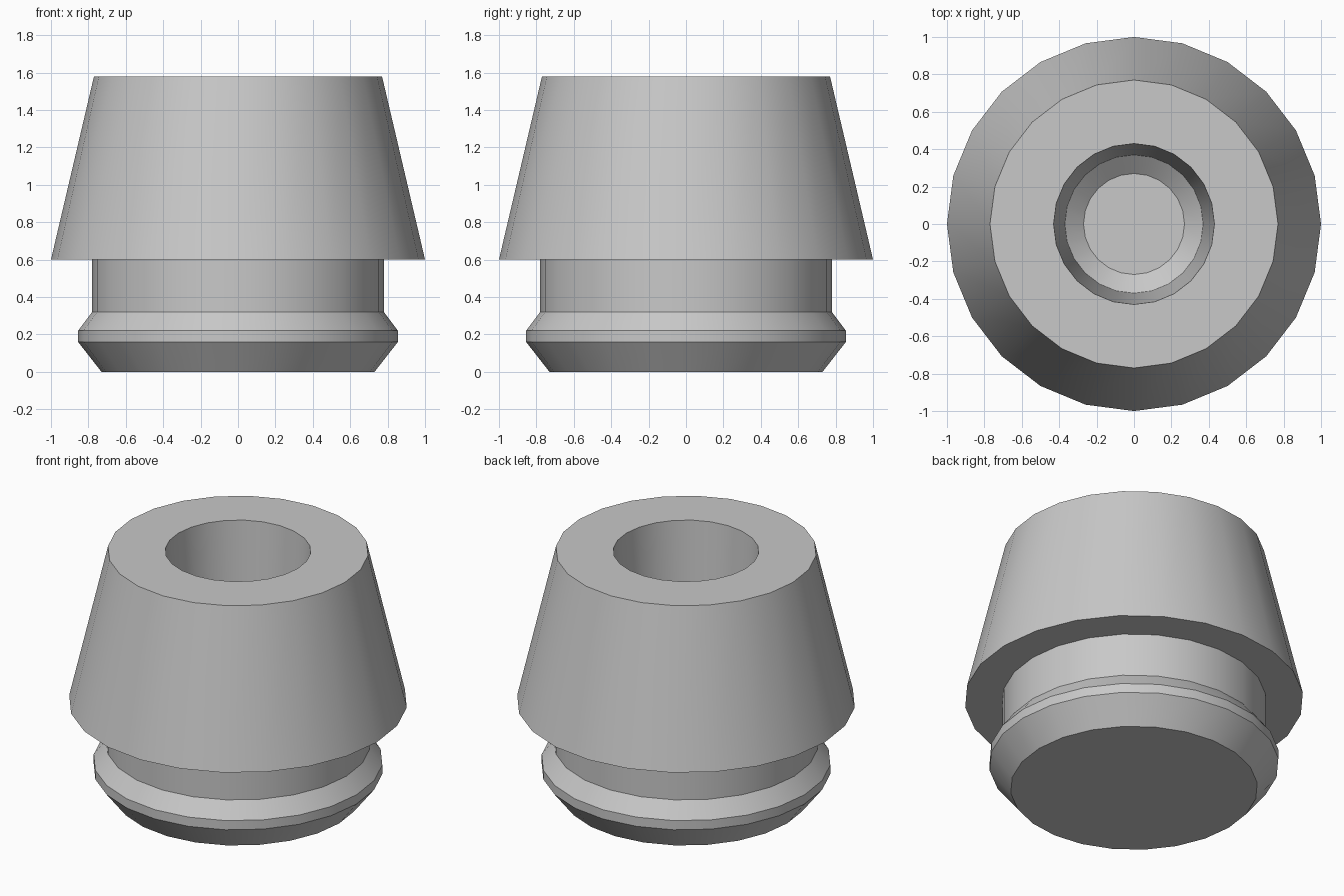
import bpy
import bmesh
import math

cube = bpy.data.objects.get("Cube")
if cube:
    bpy.data.objects.remove(cube, do_unlink=True)

SIDES = 24

# One plain grey material
grey = bpy.data.materials.new("plain_grey")
grey.use_nodes = True
colour = (0.58, 0.58, 0.58, 1)
grey.diffuse_color = colour
grey.node_tree.nodes["Principled BSDF"].inputs["Base Color"].default_value = colour

# Profile as (radius, height): base, bead, neck, tapered head, then the bore
profile = [
    (0.73, 0.0), (0.855, 0.16), (0.855, 0.22), (0.78, 0.32),
    (0.78, 0.60), (1.0, 0.60), (0.77, 1.58),
    (0.43, 1.58), (0.37, 0.56), (0.27, 0.48),
]


def lathe(name, points, material):
    """Turn the profile about z, closing both ends with flat caps."""
    bm = bmesh.new()
    rings = []
    for r, z in points:
        angles = [math.tau * i / SIDES for i in range(SIDES)]
        rings.append([bm.verts.new((r * math.cos(a), r * math.sin(a), z)) for a in angles])
    for low, high in zip(rings, rings[1:]):
        for i in range(SIDES):
            j = (i + 1) % SIDES
            bm.faces.new((low[i], low[j], high[j], high[i]))
    bm.faces.new(rings[0][::-1])
    bm.faces.new(rings[-1])
    bmesh.ops.recalc_face_normals(bm, faces=bm.faces)
    mesh = bpy.data.meshes.new(name)
    bm.to_mesh(mesh)
    bm.free()
    mesh.materials.append(material)
    obj = bpy.data.objects.new(name, mesh)
    bpy.context.collection.objects.link(obj)
    return obj


# Push-in bumper with a blind bore
bumper = lathe("bumper_body", profile, grey)
bpy.ops.object.select_all(action="DESELECT")
bumper.select_set(True)
bpy.context.view_layer.objects.active = bumper
bpy.ops.object.shade_smooth_by_angle(angle=math.radians(30))
